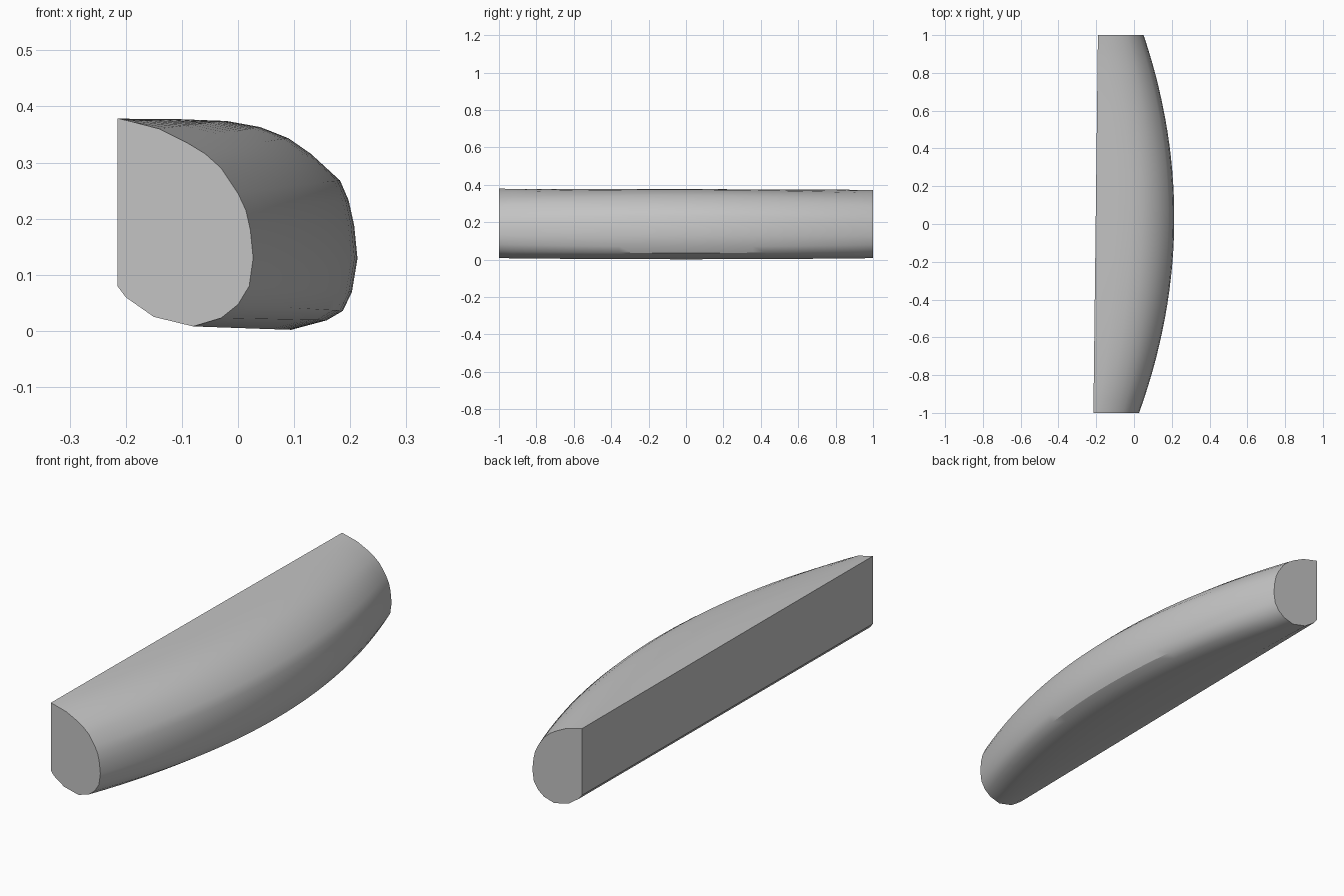
import bpy, bmesh, math

cube = bpy.data.objects.get("Cube")
if cube:
    bpy.data.objects.remove(cube, do_unlink=True)

# Plain grey material
grey = bpy.data.materials.new("plain_grey")
grey.use_nodes = True
colour = (0.55, 0.55, 0.55, 1)
grey.diffuse_color = colour
grey.node_tree.nodes["Principled BSDF"].inputs["Base Color"].default_value = colour

# Matching (x, z) cross-sections at the two ends and at the middle
END = [(-.203, .379), (-.178, .373), (-.128, .36), (-.08, .336), (-.047, .316),
       (-.018, .29), (.012, .245), (.026, .215), (.034, .18), (.039, .13),
       (.032, .08), (.012, .047), (-.018, .023), (-.068, .008), (-.138, .025),
       (-.188, .06), (-.203, .08)]
MIDDLE = [(-.203, .38), (-.1, .38), (-.02, .377), (.04, .366), (.09, .346),
          (.13, .318), (.182, .27), (.197, .235), (.207, .19), (.213, .13),
          (.203, .07), (.187, .036), (.158, .019), (.095, .002), (-.11, .026),
          (-.188, .06), (-.203, .08)]
STATIONS = 28


def section(y):
    """Blend the profiles along a parabolic bow, following the skewed back."""
    t = y * y
    ring = []
    for (ex, ez), (mx, mz) in zip(END, MIDDLE):
        x = mx + (ex - mx) * t + 0.012 * y
        z = mz + (ez - mz) * t
        z -= 0.003 * (1 + y) * z / 0.38
        ring.append((x, y, z))
    return ring


# Bowed body: lofted rings with flat caps and a flat back
bm = bmesh.new()
rings = [[bm.verts.new(p) for p in section(-1 + 2 * i / STATIONS)]
         for i in range(STATIONS + 1)]
count = len(END)
for a, b in zip(rings, rings[1:]):
    for j in range(count):
        k = (j + 1) % count
        bm.faces.new((a[j], a[k], b[k], b[j]))
bm.faces.new(rings[0])
bm.faces.new(rings[-1])
bmesh.ops.recalc_face_normals(bm, faces=bm.faces)

mesh = bpy.data.meshes.new("bowed_bar")
bm.to_mesh(mesh)
bm.free()
mesh.materials.append(grey)
bar = bpy.data.objects.new("bowed_bar", mesh)
bpy.context.collection.objects.link(bar)

# Smooth the rounded skin while the back and ends stay crisp
bpy.ops.object.select_all(action='DESELECT')
bar.select_set(True)
bpy.context.view_layer.objects.active = bar
bpy.ops.object.shade_smooth_by_angle(angle=math.radians(32))
